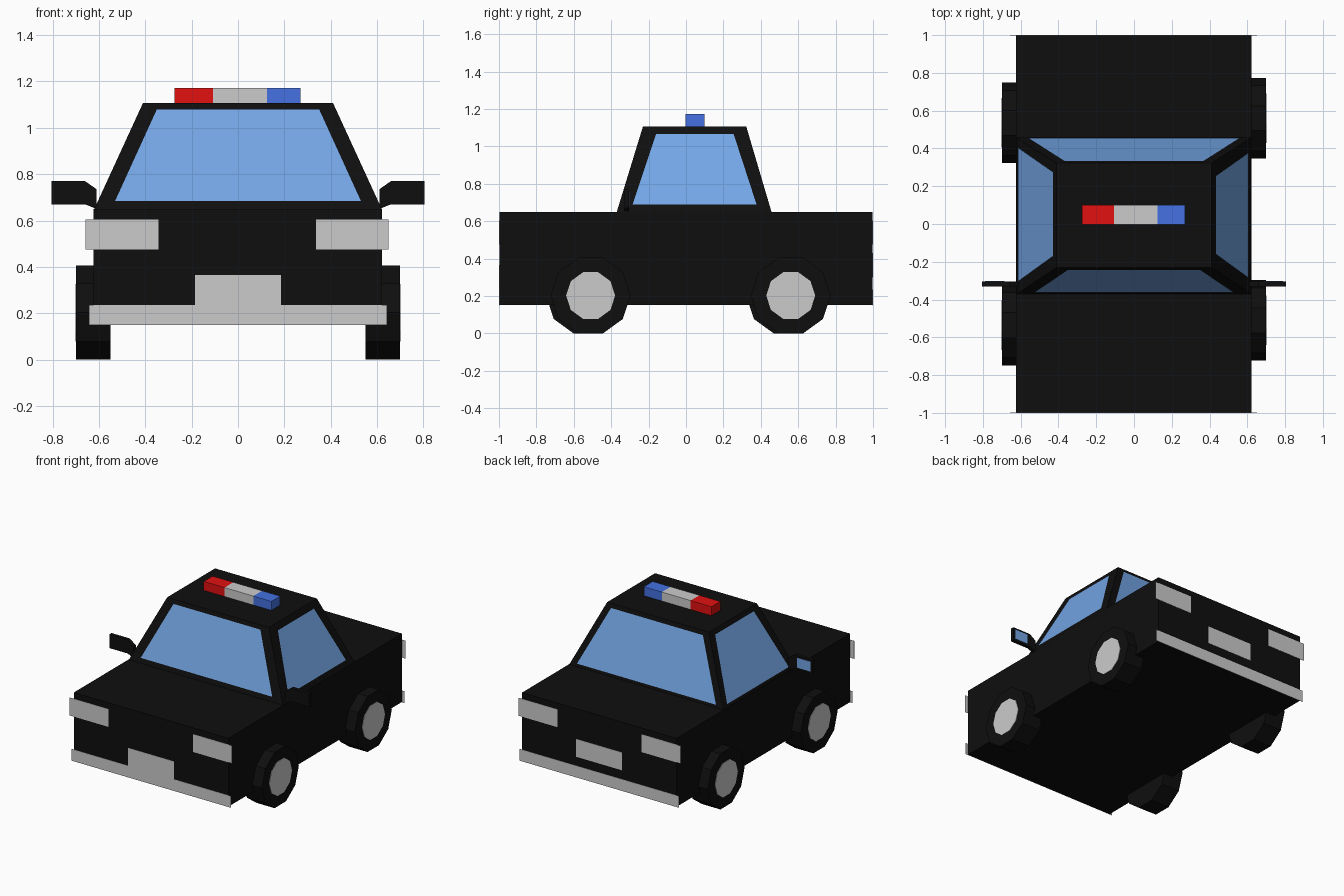
import bpy
import math

if "Cube" in bpy.data.objects:
    bpy.data.objects.remove(bpy.data.objects["Cube"])


def material(name, rgb):
    m = bpy.data.materials.new(name)
    m.diffuse_color = (*rgb, 1)
    m.use_nodes = True
    m.node_tree.nodes["Principled BSDF"].inputs["Base Color"].default_value = m.diffuse_color
    return m


BLACK = material("black", (0.0045, 0.0045, 0.0045))
GLASS = material("glass", (0.174, 0.381, 0.79))
RED = material("red", (0.76, 0.0055, 0.0055))
BLUE = material("blue", (0.058, 0.165, 0.76))


def mesh(name, verts, faces, mat=None):
    me = bpy.data.meshes.new(name)
    me.from_pydata(verts, [], faces)
    ob = bpy.data.objects.new(name, me)
    bpy.context.collection.objects.link(ob)
    if mat:
        me.materials.append(mat)
    return ob


def loft(name, a, b, mat=None):
    """Closed solid between two matching outlines."""
    n = len(a)
    faces = [tuple(range(n))[::-1], tuple(range(n, 2 * n))]
    faces += [(i, (i + 1) % n, n + (i + 1) % n, n + i) for i in range(n)]
    return mesh(name, a + b, faces, mat)


def rect(x0, x1, y0, y1, z):
    return [(x0, y0, z), (x1, y0, z), (x1, y1, z), (x0, y1, z)]


def box(name, x0, x1, y0, y1, z0, z1, mat=None):
    return loft(name, rect(x0, x1, y0, y1, z0), rect(x0, x1, y0, y1, z1), mat)


# Body and tapered cabin
Z0, Z1 = 0.65, 1.107
box("body", -0.624, 0.622, -0.998, 0.998, 0.152, Z0, BLACK)
loft("cabin", rect(-0.62, 0.62, -0.37, 0.457, Z0),
     rect(-0.41, 0.41, -0.23, 0.322, Z1), BLACK)


# Windows lying just proud of the sloping cabin sides
def slope(bottom, top, z):
    return bottom + (top - bottom) * (z - Z0) / (Z1 - Z0)


def window(name, axis, bottom, top, low, high, zs):
    out = math.copysign(0.004, bottom)
    pts = []
    for z, (a, b) in zip(zs, (low, high[::-1])):
        d = slope(bottom, top, z) + out
        pts += [(a, d, z), (b, d, z)] if axis == "y" else [(d, a, z), (d, b, z)]
    face = (0, 1, 2, 3)
    if (axis == "y") == (bottom > 0):
        face = face[::-1]
    mesh(name, pts, [face], GLASS)


window("windshield", "y", -0.37, -0.23, (-0.53, 0.53), (-0.35, 0.35), (0.685, 1.08))
window("rear_window", "y", 0.457, 0.322, (-0.56, 0.56), (-0.37, 0.37), (0.67, 1.08))
window("right_window", "x", 0.62, 0.41, (-0.285, 0.377), (-0.16, 0.255), (0.69, 1.065))
window("left_window", "x", -0.62, -0.41, (-0.305, 0.405), (-0.17, 0.275), (0.67, 1.077))

# Roof light bar
for name, x0, x1, mat in (("red_light", -0.275, -0.107, RED),
                          ("light_bar_centre", -0.107, 0.125, None),
                          ("blue_light", 0.125, 0.27, BLUE)):
    box(name, x0, x1, -0.002, 0.1, Z1, 1.172, mat)

# Thin lamps, bumpers and plates on both ends
for end, s, pz in (("front", -1, 0.235), ("rear", 1, 0.30)):
    y0, y1 = sorted((s * 0.998, s))
    box(end + "_bumper", -0.643, 0.643, y0, y1, 0.15, 0.235)
    box(end + "_plate", -0.185, 0.185, y0, y1, pz, pz + 0.13)
    box(end + "_left_lamp", -0.657, -0.343, y0, y1, 0.475, 0.605)
    box(end + "_right_lamp", 0.337, 0.65, y0, y1, 0.475, 0.605)


# Ten-sided wheels with hubcaps
def ring(x, cy, r):
    return [(x, cy + r * math.cos(i * math.pi / 5), 0.2025 + r * math.sin(i * math.pi / 5))
            for i in range(10)]


for side, s, ys in (("left", -1, (-0.535, 0.535)), ("right", 1, (-0.51, 0.56))):
    for end, cy in zip(("front", "rear"), ys):
        # outlines are ordered by x so that faces point outwards
        tyre = sorted((s * 0.55, s * 0.698))
        cap = sorted((s * 0.698, s * 0.701))
        loft(f"{side}_{end}_tyre", *(ring(x, cy, 0.213) for x in tyre), BLACK)
        loft(f"{side}_{end}_hubcap", *(ring(x, cy, 0.131) for x in cap))

# Wing mirrors: extruded profile with a small pane facing backwards
profile = [(0.805, 0.67), (0.66, 0.67), (0.61, 0.65),
           (0.61, 0.735), (0.66, 0.77), (0.805, 0.77)]
for side, s in (("left", -1), ("right", 1)):
    pts = profile[::s]
    loft(side + "_mirror", [(s * x, -0.33, z) for x, z in pts],
         [(s * x, -0.305, z) for x, z in pts], BLACK)
    x0, x1 = sorted((s * 0.685, s * 0.79))
    box(side + "_mirror_glass", x0, x1, -0.305, -0.302, 0.684, 0.756, GLASS)
